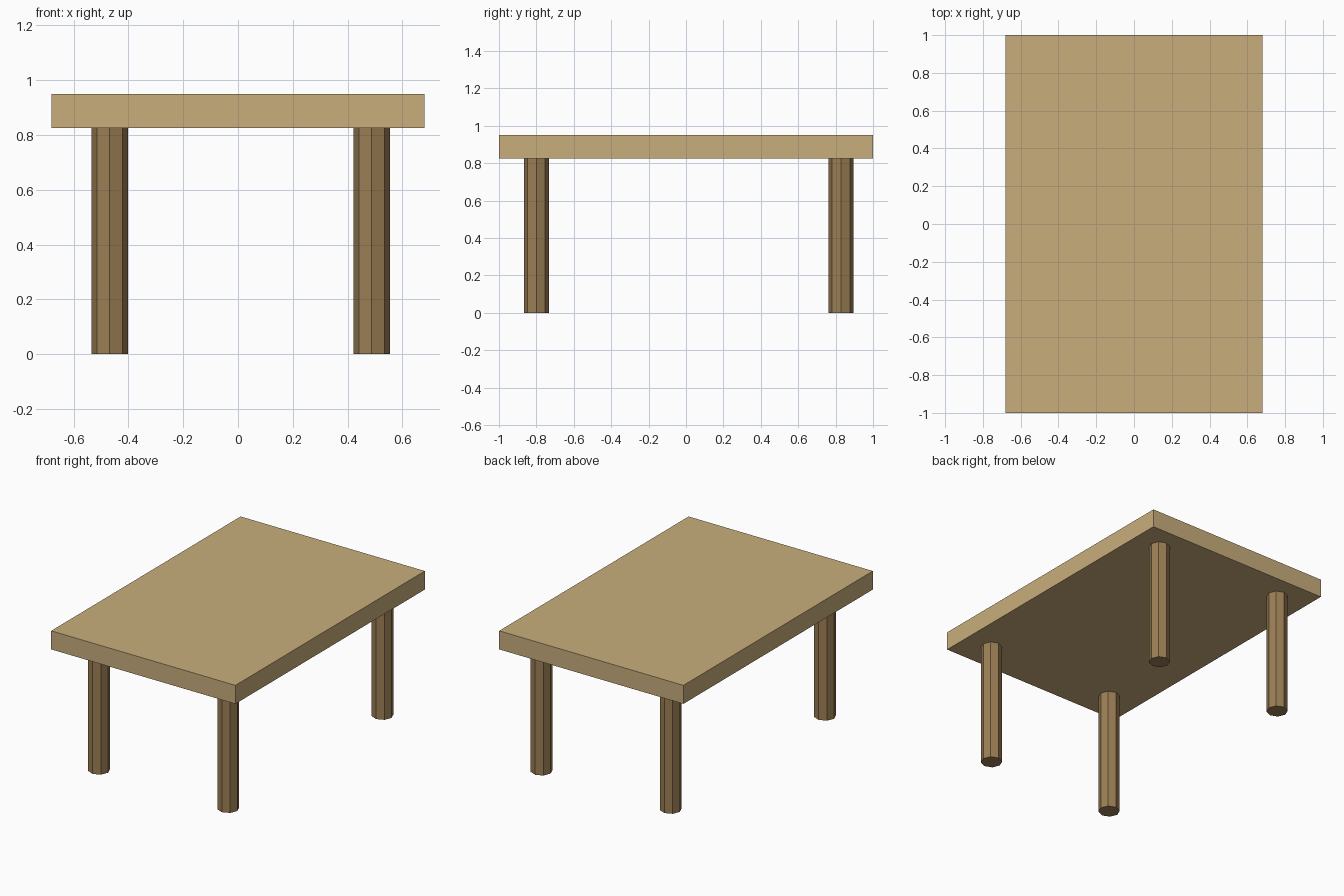
import bpy

if "Cube" in bpy.data.objects:
    bpy.data.objects.remove(bpy.data.objects["Cube"])

TOP_Z, UNDERSIDE_Z = 0.95, 0.826
LEG_RADIUS = 0.067


def material(name, rgb):
    mat = bpy.data.materials.new(name)
    mat.diffuse_color = (*rgb, 1)
    mat.use_nodes = True
    mat.node_tree.nodes["Principled BSDF"].inputs["Base Color"].default_value = mat.diffuse_color
    return mat


light_wood = material("light_wood", (0.58, 0.42, 0.20))
dark_wood = material("dark_wood", (0.33, 0.21, 0.09))

# Tabletop: plain slab
bpy.ops.mesh.primitive_cube_add(size=1, location=(0, 0, (TOP_Z + UNDERSIDE_Z) / 2))
top = bpy.context.object
top.name = "tabletop"
top.scale = (1.362, 2.0, TOP_Z - UNDERSIDE_Z)
bpy.ops.object.transform_apply(location=False, rotation=False, scale=True)
top.data.materials.append(light_wood)

# Legs: octagonal posts, set slightly off centre under the slab
for y_name, y in (("front", -0.80), ("back", 0.829)):
    for x_name, x in (("left", -0.468), ("right", 0.488)):
        bpy.ops.mesh.primitive_cylinder_add(
            vertices=8, radius=LEG_RADIUS, depth=UNDERSIDE_Z,
            location=(x, y, UNDERSIDE_Z / 2))
        leg = bpy.context.object
        leg.name = f"{y_name}_{x_name}_leg"
        leg.data.materials.append(dark_wood)
